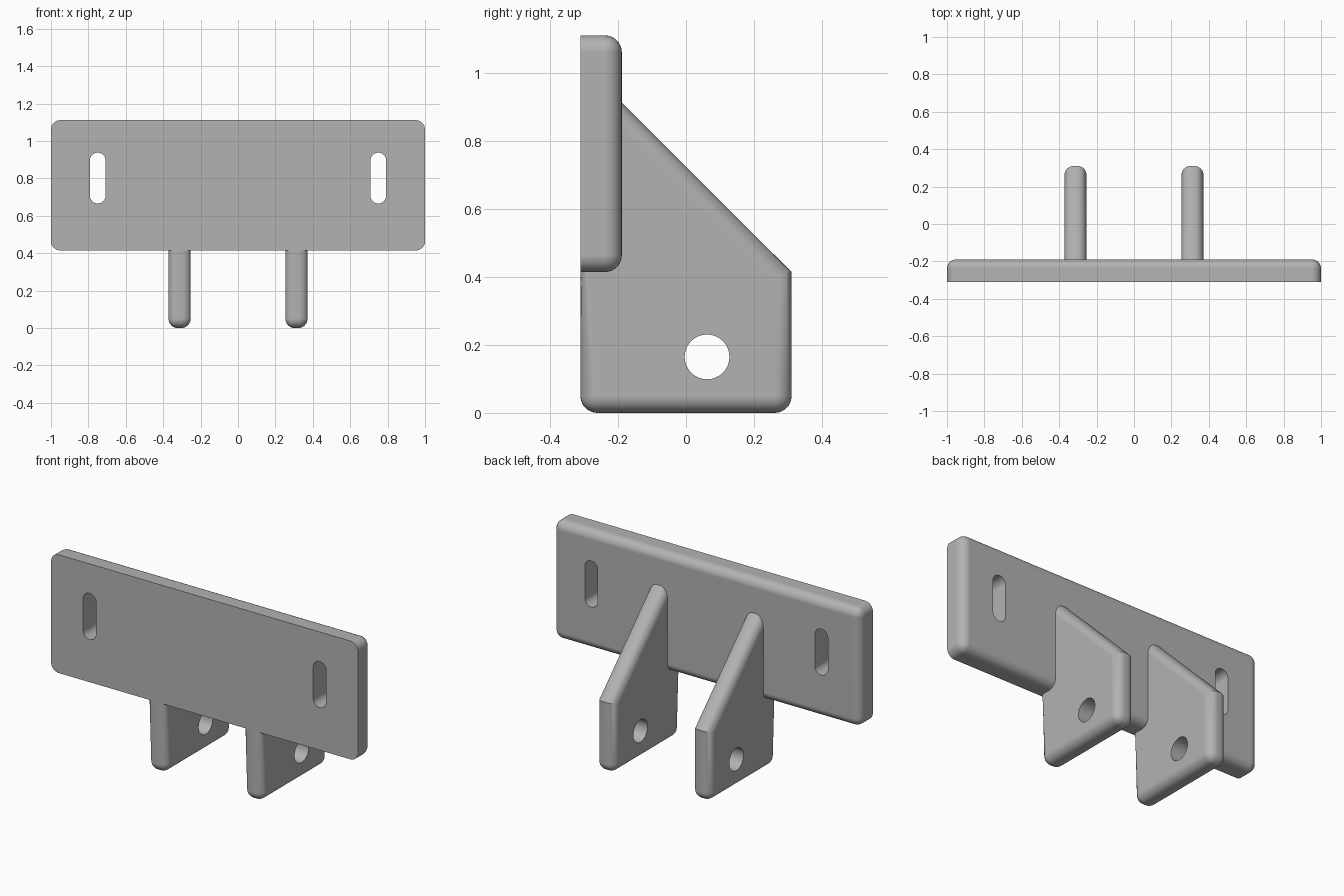
import bpy, bmesh, math

if "Cube" in bpy.data.objects:
    bpy.data.objects.remove(bpy.data.objects["Cube"])

R = 0.05  # edge rounding radius
steel = bpy.data.materials.new("plain grey")
steel.diffuse_color = (0.45, 0.45, 0.45, 1)
steel.use_nodes = True
steel.node_tree.nodes["Principled BSDF"].inputs["Base Color"].default_value = steel.diffuse_color


def prism(name, profile, axis, lo, hi, rounded=None):
    """Extrude a closed 2D profile along x or y; round the edges chosen by a rule."""
    place = (lambda p, d: (d, p[0], p[1])) if axis == "x" else (lambda p, d: (p[0], d, p[1]))
    bm = bmesh.new()
    face = bm.faces.new([bm.verts.new(place(p, lo)) for p in profile])
    ext = bmesh.ops.extrude_face_region(bm, geom=[face])
    for v in ext["geom"]:
        if isinstance(v, bmesh.types.BMVert):
            v.co["xyz".index(axis)] = hi
    bmesh.ops.recalc_face_normals(bm, faces=bm.faces[:])
    if rounded:
        edges = [e for e in bm.edges if rounded(e.verts[0].co, e.verts[1].co)]
        bmesh.ops.bevel(bm, geom=edges, offset=R, offset_type="OFFSET", segments=8,
                        profile=0.5, affect="EDGES", clamp_overlap=False)
    mesh = bpy.data.meshes.new(name)
    bm.to_mesh(mesh)
    bm.free()
    mesh.materials.append(steel)
    ob = bpy.data.objects.new(name, mesh)
    bpy.context.collection.objects.link(ob)
    return ob


def stadium(cx, cz, r, half, n=16):
    """Upright slot outline; half = 0 gives a circle."""
    pts = []
    for side in (0, 1):
        for i in range(n + (1 if half else 0)):
            a = math.pi * (side + i / n)
            pts.append((cx + r * math.cos(a), cz + r * math.sin(a) + (half, -half)[side]))
    return pts


def finish(ob, cutters):
    """Cut the holes, then shade smooth with sharp rims."""
    bpy.ops.object.select_all(action="DESELECT")
    ob.select_set(True)
    bpy.context.view_layer.objects.active = ob
    for c in cutters:
        m = ob.modifiers.new("hole", "BOOLEAN")
        m.object, m.operation, m.solver = c, "DIFFERENCE", "EXACT"
        bpy.ops.object.modifier_apply(modifier=m.name)
        bpy.data.objects.remove(c)
    bpy.ops.object.shade_smooth_by_angle(angle=math.radians(30))
    w = ob.modifiers.new("flat sides", "WEIGHTED_NORMAL")
    w.keep_sharp = True


# Mounting plate: sharp front rim, rounded corners and back rim
FRONT, BACK, LOW, HIGH = -0.311, -0.189, 0.415, 1.112
plate = prism("mounting_plate", [(-1, LOW), (1, LOW), (1, HIGH), (-1, HIGH)], "y", FRONT, BACK,
              lambda a, b: max(a.y, b.y) > BACK - 0.001)
finish(plate, [prism("slot_cutter", stadium(s * 0.75, 0.802, 0.042, 0.094), "y", -0.5, 0)
               for s in (-1, 1)])

# Two gusset lugs with a pin hole; the hidden step sits inside the plate
lug_profile = [(FRONT, 0), (0.311, 0), (0.311, LOW), (-0.25, 0.975), (-0.25, 0.44),
               (-0.29, 0.43), (FRONT, LOW)]


def lug_edge(a, b):
    inside = lambda v: v.y < -0.2 and v.z > LOW - 0.001
    if inside(a) and inside(b):
        return False
    if abs(a.x - b.x) > 0.01:          # cross edges: only the two bottom corners
        return a.z < 0.01
    return True


for side, cx in (("left", -0.3125), ("right", 0.3125)):
    lug = prism(side + "_lug", lug_profile, "x", cx - 0.059, cx + 0.059, lug_edge)
    finish(lug, [prism("pin_cutter", stadium(0.062, 0.165, 0.066, 0), "x", cx - 0.2, cx + 0.2)])
